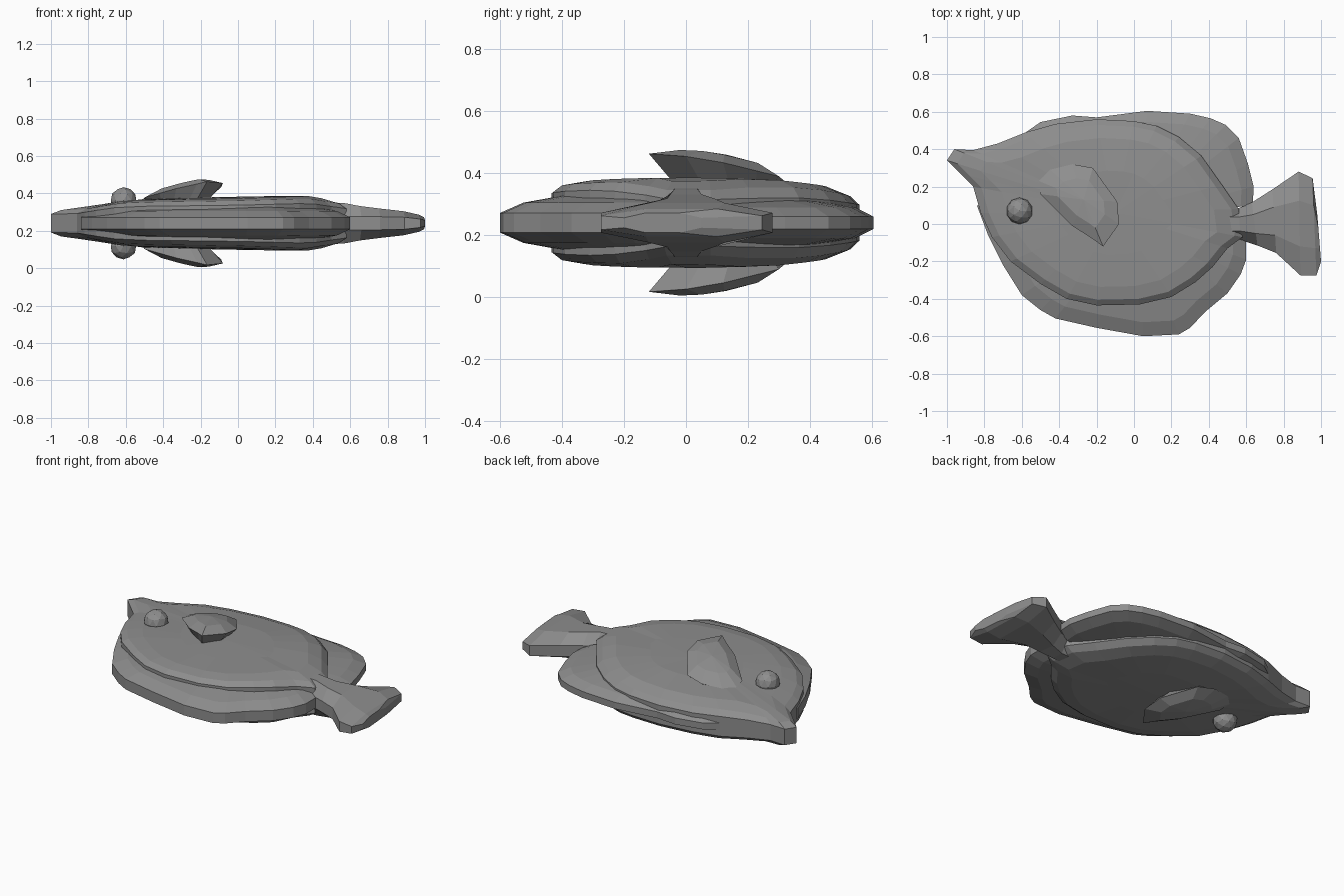
import bpy, bmesh
from mathutils import Vector

if "Cube" in bpy.data.objects:
    bpy.data.objects.remove(bpy.data.objects["Cube"])

ZC = 0.24  # height of the fish's mid plane

# Dark grey skin shared by all parts
skin = bpy.data.materials.new("dark_grey")
skin.diffuse_color = (0.27, 0.27, 0.27, 1)
skin.use_nodes = True
skin.node_tree.nodes["Principled BSDF"].inputs["Base Color"].default_value = skin.diffuse_color


def interp(table, v):
    """Piecewise linear lookup in a list of (key, value)."""
    if v <= table[0][0]:
        return table[0][1]
    for (a, fa), (b, fb) in zip(table, table[1:]):
        if v <= b:
            return fa + (fb - fa) * (v - a) / (b - a)
    return table[-1][1]


def build(name, rings):
    """Skin a list of equal-length rings; single-point rings become fan tips."""
    bm = bmesh.new()
    vr = [[bm.verts.new(p) for p in r] for r in rings]
    for a, b in zip(vr, vr[1:]):
        n = max(len(a), len(b))
        for i in range(n):
            j = (i + 1) % n
            if len(a) == 1:
                bm.faces.new((a[0], b[i], b[j]))
            elif len(b) == 1:
                bm.faces.new((a[i], a[j], b[0]))
            else:
                bm.faces.new((a[i], a[j], b[j], b[i]))
    for end in (vr[0], vr[-1]):
        if len(end) > 2:
            bm.faces.new(end)
    bmesh.ops.recalc_face_normals(bm, faces=bm.faces)
    me = bpy.data.meshes.new(name)
    bm.to_mesh(me)
    bm.free()
    me.materials.append(skin)
    ob = bpy.data.objects.new(name, me)
    bpy.context.collection.objects.link(ob)


def blade(name, sections):
    """Loft a flat fin; a section is two end points and (position, half height) pairs."""
    rings = []
    for o, q, heights in sections:
        pts = [(Vector(o).lerp(Vector(q), t), h) for t, h in heights]
        rings.append([(p.x, p.y, ZC + h) for p, h in pts] +
                     [(p.x, p.y, ZC - h) for p, h in reversed(pts)])
    build(name, rings)


def scaled(pts, c, s):
    return [(c[0] + (x - c[0]) * s, c[1] + (y - c[1]) * s) for x, y in pts]


# Body: outline shrunk in steps towards a domed middle on both sides
outline = [(-1, 0.34), (-0.96, 0.4), (-0.86, 0.395), (-0.73, 0.43), (-0.58, 0.49),
           (-0.42, 0.535), (-0.2, 0.56), (0, 0.55), (0.12, 0.525), (0.24, 0.465),
           (0.36, 0.365), (0.47, 0.21), (0.56, 0.08), (0.58, -0.07), (0.5, -0.13),
           (0.42, -0.23), (0.33, -0.31), (0.2, -0.39), (0.03, -0.43), (-0.2, -0.435),
           (-0.36, -0.4), (-0.5, -0.32), (-0.66, -0.2), (-0.76, -0.07), (-0.82, 0.06),
           (-0.86, 0.2), (-0.93, 0.27)]
thick = [(-1, 0.09), (-0.85, 0.09), (-0.6, 0.128), (0, 0.138), (0.38, 0.152), (0.6, 0.115)]
taper = [(0.3, 1), (0.45, 0.92), (0.56, 0.78)]  # thinner towards the back edge
centre = (-0.1, 0.06)
steps = [(1, 0.55, 0.7), (0.94, 0.78, 0.87), (0.8, 0.93, 0.96), (0.45, 1, 1)]


def body_ring(s, upper, lower, side):
    ring = []
    for x, y in scaled(outline, centre, s):
        k = interp([(-0.2, lower), (0.3, upper)], y)
        if x > -0.8:
            k *= interp(taper, y)
        ring.append((x, y, ZC + side * k * interp(thick, x)))
    return ring


rings = [[(*centre, ZC + 0.14)]]
rings += [body_ring(*st, 1) for st in reversed(steps)]
rings += [body_ring(*st, -1) for st in steps]
rings += [[(*centre, ZC - 0.14)]]
build("body", rings)

# Long fins along the upper and lower edges
dorsal = [(-0.78, 0.41), (-0.6, 0.475), (-0.5, 0.545), (-0.33, 0.58), (-0.2, 0.57),
          (0.07, 0.605), (0.3, 0.59), (0.41, 0.565), (0.49, 0.53), (0.56, 0.46),
          (0.61, 0.32), (0.64, 0.2), (0.635, 0.1)]
anal = [(-0.84, 0.1), (-0.78, -0.06), (-0.7, -0.22), (-0.6, -0.38), (-0.5, -0.46),
        (-0.42, -0.505), (-0.2, -0.555), (0.05, -0.6), (0.24, -0.59), (0.3, -0.555),
        (0.38, -0.47), (0.5, -0.37), (0.57, -0.27), (0.6, -0.19), (0.6, -0.09)]
for name, edge, hs in (("dorsal_fin", dorsal, [(0, 0.02), (0.3, 0.05), (1, 0.075)]),
                       ("anal_fin", anal, [(0, 0.032), (0.35, 0.065), (1, 0.09)])):
    blade(name, [(o, q, hs) for o, q in zip(edge, scaled(edge, (0, 0.03), 0.66))])

# Tail: narrow stalk flaring to a slanted end (end points, half thickness)
tail = [((0.42, 0.09), (0.42, -0.09), 0.115), ((0.56, 0.085), (0.57, -0.085), 0.108),
        ((0.63, 0.115), (0.66, -0.115), 0.092), ((0.74, 0.185), (0.76, -0.155), 0.079),
        ((0.88, 0.28), (0.89, -0.275), 0.064), ((0.955, 0.245), (0.975, -0.275), 0.045),
        ((0.98, 0.05), (1.0, -0.2), 0.032)]
blade("tail_fin", [(a, b, [(0, min(h / 2, 0.035)), (0.28, h), (0.72, h),
                           (1, min(h / 2, 0.035))]) for a, b, h in tail])

# Side fins (wedges lifting off the body) and eyes, on both faces
side_fin = [(-0.51, 0.23), (-0.45, 0.29), (-0.33, 0.32), (-0.22, 0.3), (-0.17, 0.23),
            (-0.09, 0.12), (-0.08, 0.0), (-0.165, -0.12), (-0.22, -0.08),
            (-0.33, -0.01), (-0.42, 0.08), (-0.5, 0.16)]


def lift(x, y):
    t = ((x + 0.45) * 0.61 - (y - 0.28) * 0.79) / 0.5
    return 0.125 + 0.1 * max(0, min(1, t))


for side, label in ((1, "top"), (-1, "bottom")):
    root = [(x, y, ZC + side * 0.11) for x, y in scaled(side_fin, (-0.38, 0.2), 0.7)]
    rim = [(x, y, ZC + side * lift(x, y)) for x, y in side_fin]
    dome = [(x, y, ZC + side * min(0.235, lift(x, y) + 0.035))
            for x, y in scaled(side_fin, (-0.27, 0.13), 0.6)]
    build("side_fin_" + label, [root, rim, dome, [(-0.27, 0.13, ZC + side * 0.22)]])
    bpy.ops.mesh.primitive_ico_sphere_add(subdivisions=2, radius=0.071,
                                          location=(-0.612, 0.07, ZC + side * 0.122))
    eye = bpy.context.object
    eye.name = "eye_" + label
    eye.data.materials.append(skin)
